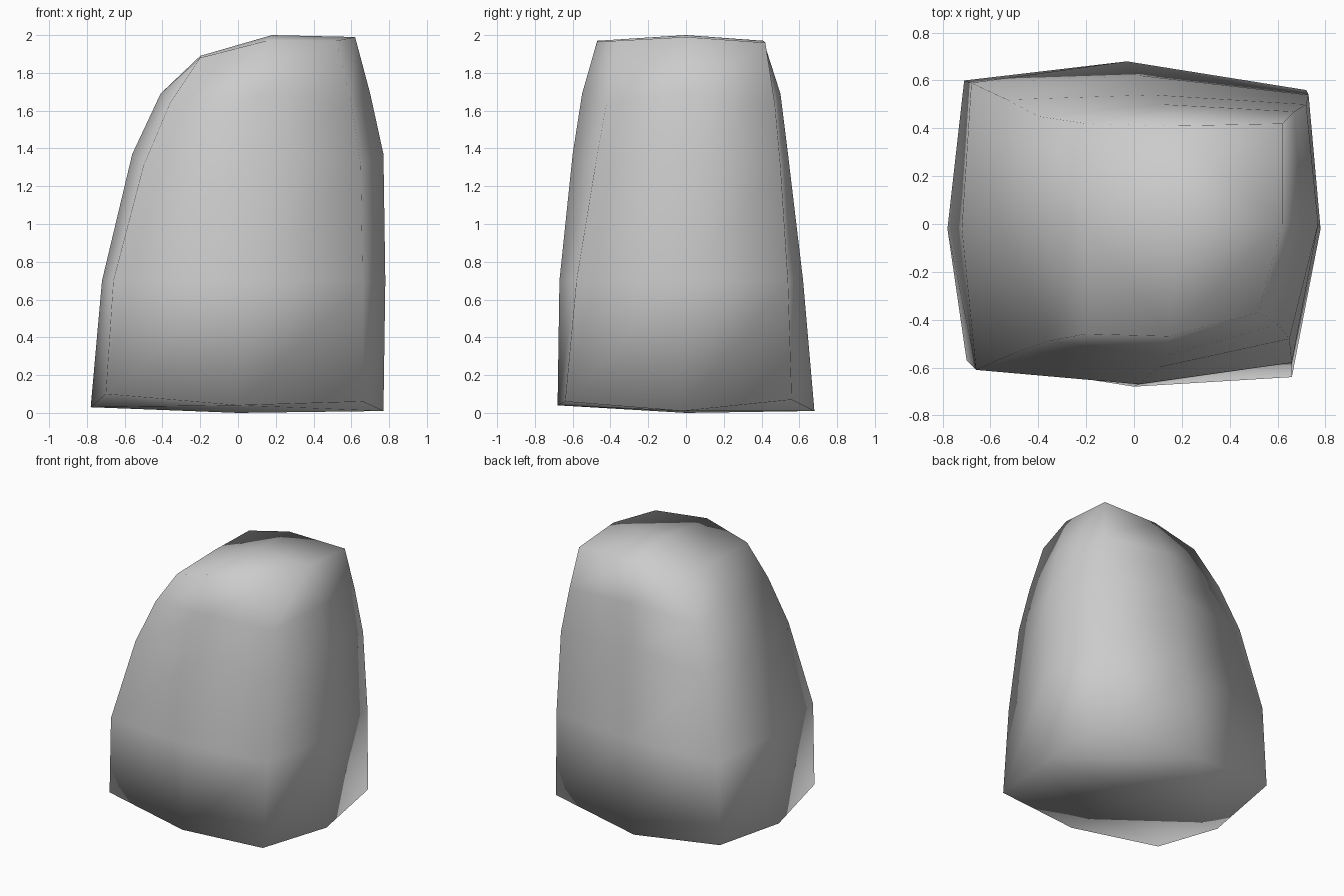
import bpy
import bmesh

# Remove the default cube
default_cube = bpy.data.objects.get("Cube")
if default_cube:
    bpy.data.objects.remove(default_cube, do_unlink=True)

# Plain grey stone colour
stone = bpy.data.materials.new("stone_grey")
stone.use_nodes = True
stone_colour = (0.6, 0.6, 0.6, 1)
stone.diffuse_color = stone_colour
for node in stone.node_tree.nodes:
    if node.type == "BSDF_PRINCIPLED":
        node.inputs["Base Color"].default_value = stone_colour

# Inner heights shared by the corner ridges and by the side ridges
corner_heights = [.7, 1.31, 1.64]
side_heights = [.7, 1.37, 1.69]


def ridge(xs, ys, bottom, top, inner_heights):
    """Points of one upright ridge of the boulder, from base to crown."""
    return list(zip(xs, ys, [bottom, *inner_heights, top]))


# Eight ridges, counter-clockwise from the front right corner
front_right = ridge([-.7, -.66, -.5, -.36, -.2], [-.57, -.61, -.54, -.49, -.46],
                    .1, 1.88, corner_heights)
front = ridge([0, .02, .1, .13, .15], [-.68, -.67, -.6, -.55, -.47],
              .04, 1.97, side_heights)
front_left = ridge([.66, .66, .65, .6, .52], [-.64, -.58, -.48, -.42, -.37],
                   .06, 1.97, corner_heights)
left = ridge([.77, .78, .77, .7, .62], [-.02, -.02, 0, 0, 0],
             .01, 1.99, side_heights)
back_left = ridge([.72, .73, .72, .67, .62], [.56, .54, .5, .47, .42],
                  .07, 1.96, corner_heights)
back = ridge([-.03, .03, .08, .12, .15], [.68, .62, .54, .5, .41],
             .01, 1.97, side_heights)
back_right = ridge([-.71, -.68, -.53, -.4, -.2], [.6, .59, .52, .45, .42],
                   .08, 1.88, corner_heights)
right = ridge([-.78, -.72, -.56, -.41, -.2], [-.02, -.02, 0, 0, 0],
              .03, 1.89, side_heights)
ridges = [front_right, front, front_left, left, back_left, back, back_right, right]

# Skin the ridges into one closed boulder
bm = bmesh.new()
columns = [[bm.verts.new(point) for point in points] for points in ridges]
for index, column in enumerate(columns):
    following = columns[(index + 1) % len(columns)]
    for low in range(len(column) - 1):
        high = low + 1
        bm.faces.new((column[low], following[low], following[high], column[high]))


def cap(level, centre):
    """Close one end with four quads around a centre point."""
    middle = bm.verts.new(centre)
    rim = [column[level] for column in columns]
    for corner in range(0, len(rim), 2):
        bm.faces.new((rim[corner - 1], rim[corner], rim[corner + 1], middle))


cap(0, (0, 0, 0))
cap(-1, (.18, 0, 2))
bmesh.ops.recalc_face_normals(bm, faces=bm.faces[:])

# Smooth shading runs over every edge, including the base
for face in bm.faces:
    face.smooth = True

mesh = bpy.data.meshes.new("boulder")
bm.to_mesh(mesh)
bm.free()
mesh.materials.append(stone)
boulder = bpy.data.objects.new("boulder", mesh)
bpy.context.collection.objects.link(boulder)
